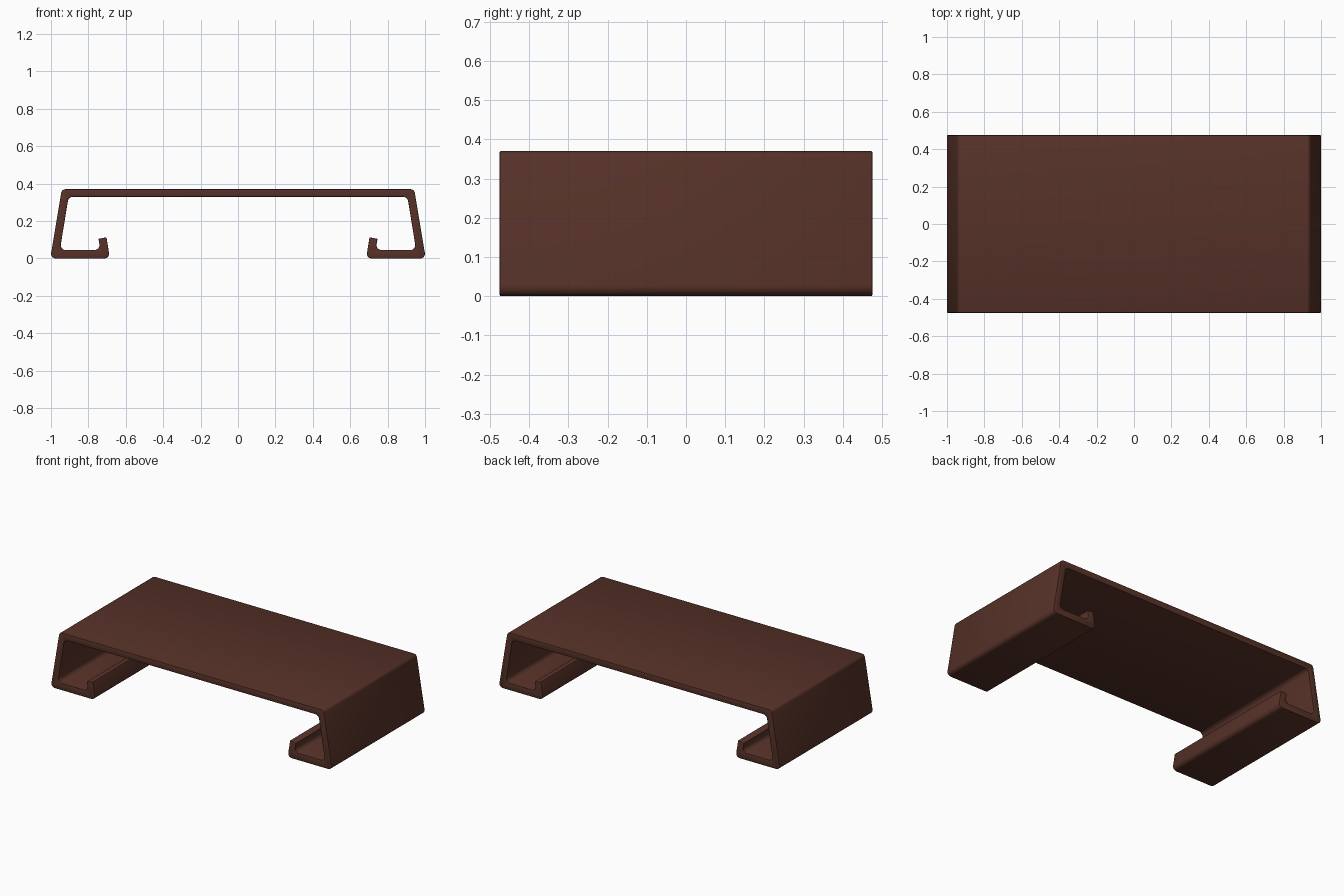
import bpy, bmesh, math
from mathutils import Vector

if "Cube" in bpy.data.objects:
    bpy.data.objects.remove(bpy.data.objects["Cube"])

HALF_DEPTH = 0.475

# Right half of the clip cross-section: x, z, corner radius
HALF = [
    (0.942, 0.370, 0.022),   # outer top corner
    (1.004, 0.000, 0.025),   # outer bottom corner
    (0.685, 0.000, 0.025),   # hook bottom corner
    (0.703, 0.113, 0.004),   # lip top, outer
    (0.746, 0.105, 0.004),   # lip top, inner
    (0.736, 0.045, 0.026),   # inside hook
    (0.952, 0.045, 0.026),   # inside bottom corner
    (0.906, 0.329, 0.028),   # inside top corner
]


def rounded(points, steps=6):
    """Closed outline with every corner replaced by a true arc."""
    out = []
    n = len(points)
    for i, (x, z, r) in enumerate(points):
        p = Vector((x, z))
        a = (Vector(points[i - 1][:2]) - p).normalized()
        b = (Vector(points[(i + 1) % n][:2]) - p).normalized()
        half = a.angle(b) / 2
        centre = p + (a + b).normalized() * (r / math.sin(half))
        start = p + a * (r / math.tan(half)) - centre
        end = p + b * (r / math.tan(half)) - centre
        total = start.angle(end)
        for k in range(steps + 1):
            t = k / steps
            v = (start * math.sin((1 - t) * total) + end * math.sin(t * total)) / math.sin(total)
            out.append(centre + v)
    return out


brown = bpy.data.materials.new("dark brown")
brown.diffuse_color = (0.093, 0.031, 0.021, 1)
brown.use_nodes = True
brown.node_tree.nodes["Principled BSDF"].inputs["Base Color"].default_value = brown.diffuse_color

# Mirror the half profile into a full closed section
outline = rounded(HALF + [(-x, z, r) for x, z, r in reversed(HALF)])

# Extrude along y
bm = bmesh.new()
face = bm.faces.new([bm.verts.new((p.x, -HALF_DEPTH, p.y)) for p in outline])
ext = bmesh.ops.extrude_face_region(bm, geom=[face], use_keep_orig=True)
moved = [g for g in ext["geom"] if isinstance(g, bmesh.types.BMVert)]
bmesh.ops.translate(bm, verts=moved, vec=(0, 2 * HALF_DEPTH, 0))
bmesh.ops.recalc_face_normals(bm, faces=bm.faces)

# Slightly soften the cut ends
rims = [e for e in bm.edges if abs(e.verts[0].co.y - e.verts[1].co.y) < 1e-5]
bmesh.ops.bevel(bm, geom=rims, offset=0.003, offset_type='OFFSET', segments=2,
                profile=0.5, affect='EDGES')
bmesh.ops.recalc_face_normals(bm, faces=bm.faces)

mesh = bpy.data.meshes.new("channel_clip")
bm.to_mesh(mesh)
bm.free()
mesh.materials.append(brown)
clip = bpy.data.objects.new("channel_clip", mesh)
bpy.context.collection.objects.link(clip)
bpy.context.view_layer.objects.active = clip
clip.select_set(True)
bpy.ops.object.shade_smooth_by_angle(angle=math.radians(30))
